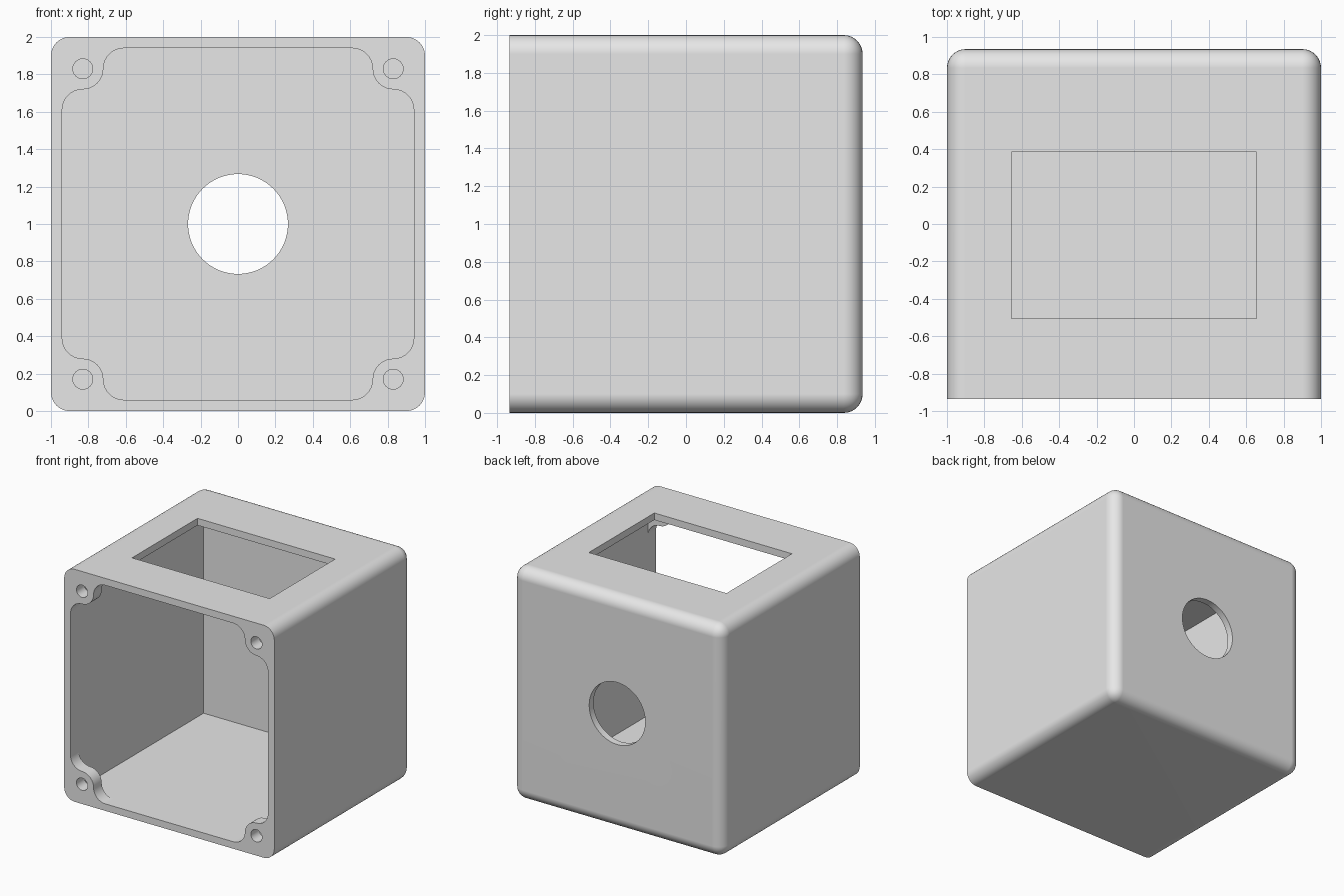
import bpy, bmesh
from math import pi, cos, sin
from mathutils import Matrix, Vector

# Main dimensions
FRONT, BACK = -0.935, 0.935
WALL = 0.06
INNER = 1 - WALL            # half width of the cavity
R = 0.11                    # corner boss and fillet radius
HOLE = INNER - R            # screw hole offset from the centre
BOSS_BACK = FRONT + 0.11    # rear face of the corner bosses

if "Cube" in bpy.data.objects:
    bpy.data.objects.remove(bpy.data.objects["Cube"], do_unlink=True)

grey = bpy.data.materials.new("light_grey")
grey.use_nodes = True
grey.diffuse_color = (0.8, 0.8, 0.8, 1)
grey.node_tree.nodes["Principled BSDF"].inputs["Base Color"].default_value = (0.8, 0.8, 0.8, 1)


def make(name, bm):
    """Turn a bmesh centred on the enclosure into an object."""
    bmesh.ops.recalc_face_normals(bm, faces=bm.faces)
    mesh = bpy.data.meshes.new(name)
    bm.to_mesh(mesh)
    bm.free()
    mesh.materials.append(grey)
    obj = bpy.data.objects.new(name, mesh)
    obj.location.z = 1
    bpy.context.collection.objects.link(obj)
    return obj


def box(x, y0, y1, z0, z1):
    """Box that is symmetrical in x."""
    bm = bmesh.new()
    bmesh.ops.create_cube(bm, size=1)
    for v in bm.verts:
        v.co = (2 * x * v.co.x, y1 if v.co.y > 0 else y0, z1 if v.co.z > 0 else z0)
    return bm


def prism(points, y0, y1):
    """Extrude an x-z outline along y."""
    bm = bmesh.new()
    face = bm.faces.new([bm.verts.new((x, y0, z)) for x, z in points])
    ext = bmesh.ops.extrude_face_region(bm, geom=[face])["geom"]
    for v in ext:
        if isinstance(v, bmesh.types.BMVert):
            v.co.y = y1
    return bm


def arc(cx, cz, r, a0, a1, steps):
    return [(cx + r * cos(a0 + (a1 - a0) * i / steps),
             cz + r * sin(a0 + (a1 - a0) * i / steps)) for i in range(steps + 1)]


def cut(target, name, bm):
    cutter = make(name, bm)
    cutter.hide_render = True
    mod = target.modifiers.new(name, "BOOLEAN")
    mod.operation = "DIFFERENCE"
    mod.solver = "EXACT"
    mod.object = cutter
    bpy.context.view_layer.objects.active = target
    bpy.ops.object.modifier_apply(modifier=mod.name)
    bpy.data.objects.remove(cutter, do_unlink=True)


# Outer body: every edge rounded except around the open front
bm = box(1, FRONT, BACK, -1, 1)
edges = [e for e in bm.edges if max(v.co.y for v in e.verts) > 0]
bmesh.ops.bevel(bm, geom=edges, offset=0.1, segments=8, profile=0.5, affect="EDGES")
body = make("enclosure_body", bm)

# Front opening, its outline stepping around the four corner bosses
corner = (arc(HOLE, HOLE - 2 * R, R, 0, pi / 2, 10)[1:-1]
          + arc(HOLE, HOLE, R, 1.5 * pi, pi, 10)
          + arc(HOLE - 2 * R, HOLE, R, 0, pi / 2, 10)[1:-1])
corner = [(INNER, HOLE - 2 * R)] + corner + [(HOLE - 2 * R, INNER)]
outline = []
for _ in range(4):
    outline += corner
    corner = [(-z, x) for x, z in corner]
cut(body, "front_opening", prism(outline, FRONT - 0.2, BOSS_BACK + 0.1))

# Square cavity behind the bosses
cut(body, "cavity", box(INNER, BOSS_BACK, BACK - WALL, -INNER, INNER))

# Window in the top and round hole in the back
cut(body, "top_window", box(0.655, -0.505, 0.385, INNER - 0.2, 1.2))
cut(body, "back_hole", prism(arc(0, 0, 0.267, 0, 2 * pi, 64)[:-1], 0.7, 1.1))

# Screw holes through the bosses
for sx in (-1, 1):
    for sz in (-1, 1):
        ring = arc(sx * HOLE, sz * HOLE, 0.053, 0, 2 * pi, 32)[:-1]
        cut(body, "screw_hole", prism(ring, FRONT - 0.2, BOSS_BACK + 0.1))

# Smooth rounded edges while keeping the flat walls flat
bpy.ops.object.select_all(action="DESELECT")
body.select_set(True)
bpy.context.view_layer.objects.active = body
bpy.ops.object.shade_smooth_by_angle(angle=pi / 6)
weighted = body.modifiers.new("flat_walls", "WEIGHTED_NORMAL")
weighted.keep_sharp = True
